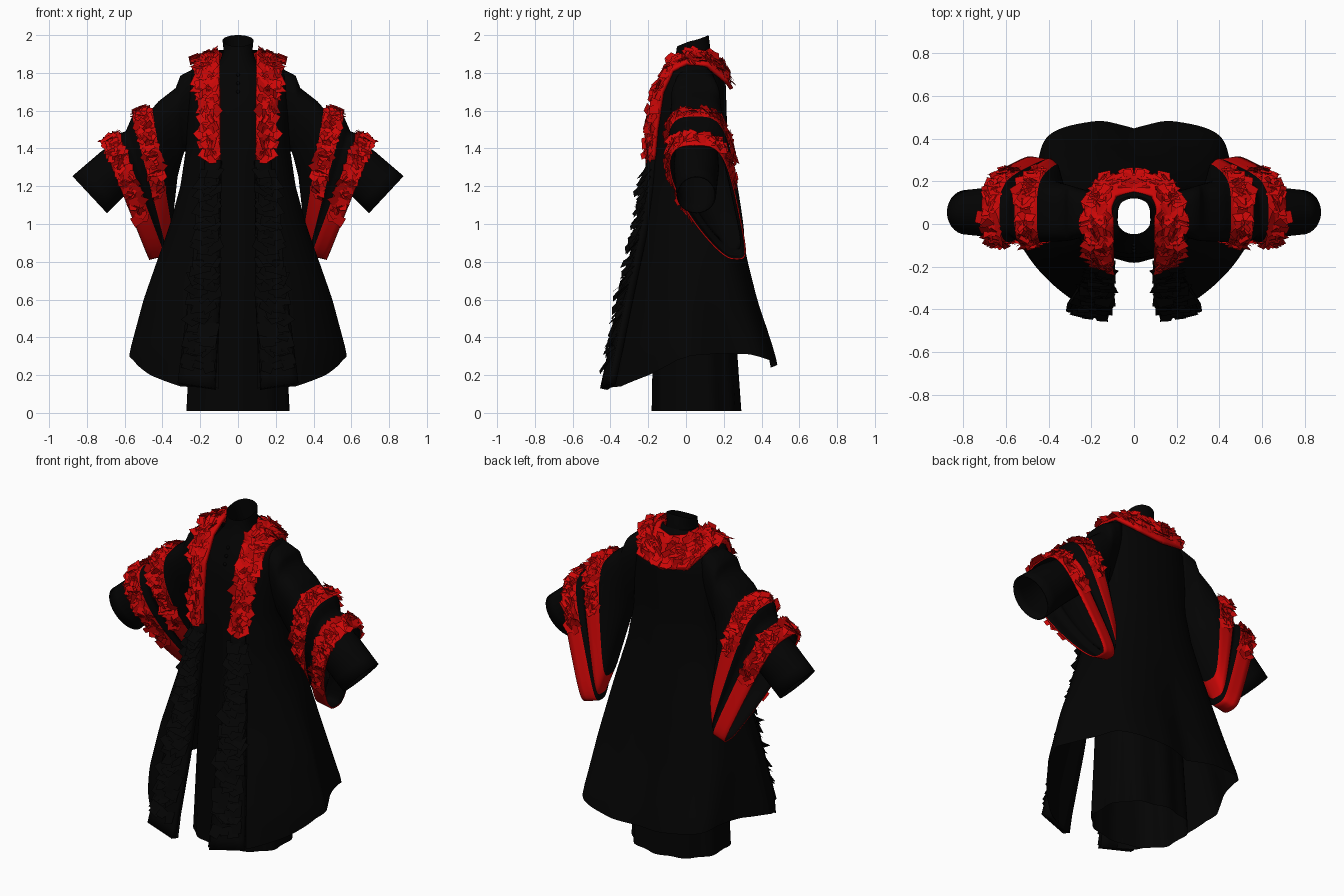
import bpy, bmesh, math, random
from mathutils import Vector, Matrix

random.seed(4)
if "Cube" in bpy.data.objects:
    bpy.data.objects.remove(bpy.data.objects["Cube"], do_unlink=True)


def make_material(name, rgb):
    mat = bpy.data.materials.new(name)
    mat.use_nodes = True
    colour = (*rgb, 1)
    mat.diffuse_color = colour
    shader = mat.node_tree.nodes["Principled BSDF"]
    shader.inputs["Base Color"].default_value = colour
    shader.inputs["Roughness"].default_value = 0.9
    return mat


RED = make_material("red trim", (0.6, 0.002, 0.002))
BLACK = make_material("black cloth", (0.001, 0.001, 0.001))


def sample(rows, t):
    """Blend linearly along a list of equal-length tuples, t in 0..1."""
    f = min(max(t, 0), 1) * (len(rows) - 1)
    i = min(int(f), len(rows) - 2)
    return [a + (b - a) * (f - i) for a, b in zip(rows[i], rows[i + 1])]


def at_height(rows, z):
    """Look up a section table whose first column is the height."""
    z = min(max(z, rows[0][0]), rows[-1][0])
    for low, high in zip(rows, rows[1:]):
        if z <= high[0]:
            k = (z - low[0]) / (high[0] - low[0])
            return [a + (b - a) * k for a, b in zip(low, high)][1:]


def finish(bm, name, materials, smooth, mirror, thickness=0):
    mesh = bpy.data.meshes.new(name)
    bm.to_mesh(mesh)
    bm.free()
    for mat in materials:
        mesh.materials.append(mat)
    for face in mesh.polygons:
        face.use_smooth = smooth
    obj = bpy.data.objects.new(name, mesh)
    bpy.context.collection.objects.link(obj)
    if thickness:
        shell = obj.modifiers.new("thickness", "SOLIDIFY")
        shell.thickness = thickness
        shell.offset = -1
        shell.material_offset = 1  # black lining inside red bands
    if mirror:
        obj.modifiers.new("mirror", "MIRROR")
    return obj


def loft(name, surface, nu, nv, materials, is_black=None, mirror=False, thickness=0):
    """Grid over surface(u, v); is_black(u, v) picks the second material."""
    bm = bmesh.new()
    grid = [[bm.verts.new(surface(i / nu, j / nv)) for j in range(nv + 1)]
            for i in range(nu + 1)]
    for i in range(nu):
        for j in range(nv):
            face = bm.faces.new((grid[i][j], grid[i + 1][j],
                                 grid[i + 1][j + 1], grid[i][j + 1]))
            if is_black and is_black((i + 0.5) / nu, (j + 0.5) / nv):
                face.material_index = 1
    bmesh.ops.remove_doubles(bm, verts=bm.verts, dist=0.0005)
    return finish(bm, name, materials, True, mirror, thickness)


def frill(name, surface, nu, nv, mat, size, spread, u_range=(0, 1), v_range=(0, 1)):
    """Rows of small ragged cloth petals standing off a surface."""
    bm = bmesh.new()
    for i in range(nu):
        for j in range(nv):
            u = u_range[0] + (u_range[1] - u_range[0]) * (i + random.random()) / nu
            v = v_range[0] + (v_range[1] - v_range[0]) * (j + random.random()) / nv
            p = surface(u, v)
            along = surface(u + 0.01, v) - surface(u - 0.01, v)
            across = surface(u, v + 0.01) - surface(u, v - 0.01)
            normal = along.cross(across)
            if normal.length < 1e-9:
                continue
            normal.normalize()
            turn = Matrix.Rotation(random.uniform(-spread, spread), 3, normal)
            out = turn @ -along.normalized()
            side = normal.cross(out)
            tilt = random.uniform(0.15, 0.75)
            out = out * math.cos(tilt) + normal * math.sin(tilt)
            s = size * random.uniform(0.75, 1.2)
            root = p + normal * 0.008 - out * s * 0.3
            corners = [root - side * s * 0.5, root + side * s * 0.5,
                       root + out * s + side * s * random.uniform(0.2, 0.6),
                       root + out * s * random.uniform(0.7, 1) - side * s * 0.45]
            bm.faces.new([bm.verts.new(c) for c in corners])
    return finish(bm, name, [mat], False, True)


def section(a, rx, front, back, front_power, back_power):
    """Point on a rounded cross-section; a = 0 faces the front."""
    c, mid = math.cos(a), 0.03
    reach, power = (front, front_power) if c > 0 else (back, back_power)
    return rx * math.sin(a), mid + (reach - mid) * abs(c) ** power


# Inner robe: height, half width, front y, back y
ROBE = [(0.01, 0.28, -0.18, 0.29), (0.6, 0.25, -0.17, 0.25), (1.0, 0.22, -0.16, 0.2),
        (1.4, 0.22, -0.16, 0.18), (1.65, 0.22, -0.14, 0.17), (1.78, 0.17, -0.1, 0.15),
        (1.85, 0.1, -0.07, 0.13), (1.92, 0.076, -0.045, 0.13), (2.0, 0.085, -0.055, 0.12)]


def robe_surface(u, v):
    a = u * math.tau
    z = 0.01 + (1.96 - 0.03 * math.cos(a)) * v
    x, y = section(a, *at_height(ROBE, z), 0.9, 0.8)
    fold = 1 + 0.02 * max(0, 1.3 - z) * (math.cos(10 * a) - 0.6)
    return Vector((x * fold, y * fold, z))


loft("inner_robe", robe_surface, 84, 40, [BLACK])

# Open outer coat with a dipping hem
COAT = [(0.13, 0.59, -0.44, 0.52), (0.32, 0.575, -0.4, 0.475), (0.6, 0.5, -0.33, 0.385),
        (0.8, 0.43, -0.28, 0.335), (1.0, 0.36, -0.25, 0.29), (1.2, 0.305, -0.22, 0.25),
        (1.4, 0.275, -0.2, 0.22), (1.6, 0.275, -0.19, 0.215), (1.75, 0.27, -0.16, 0.21),
        (1.83, 0.24, -0.11, 0.18), (1.89, 0.15, -0.06, 0.15), (1.92, 0.1, -0.02, 0.13)]
HEM = [(h,) for h in (0.13, 0.14, 0.2, 0.28, 0.315, 0.31, 0.285, 0.265, 0.24)]


def coat_surface(u, v):
    turn = abs(2 * u - 1)
    hem = sample(HEM, 1 - turn)[0]
    z = hem + (1.92 - hem) * v
    rx, front, back = at_height(COAT, z)
    edge = math.asin(min(1, 0.1 / rx))
    a = edge + (math.tau - 2 * edge) * u
    x, y = section(a, rx, front, back, 1.5 - 0.45 * z, 0.41 + 0.15 * z)
    flare = max(0, 1 - z)
    if math.cos(a) < 0:
        # The back skirt draws in behind the hips and notches at the centre
        c = abs(math.cos(a))
        x *= 1 - 1.05 * flare * math.sqrt(c) * (0.75 - c)
        y -= 0.06 * flare * max(0, 1 - abs(x) / 0.15)
    return Vector((x, y, z))


loft("outer_coat", coat_surface, 96, 36, [BLACK])

# Hanging bell sleeves: top x, top z, bottom x, bottom z, y drift, half depth
SLEEVE = [(0.2, 1.84, 0.24, 1.42, 0, 0.13), (0.305, 1.785, 0.285, 1.38, 0.01, 0.16),
          (0.33, 1.72, 0.295, 1.35, 0.02, 0.165), (0.42, 1.65, 0.32, 1.25, 0.07, 0.175),
          (0.455, 1.61, 0.35, 0.98, 0.18, 0.19), (0.56, 1.57, 0.38, 0.87, 0.21, 0.2),
          (0.595, 1.49, 0.38, 0.86, 0.21, 0.165), (0.63, 1.48, 0.385, 0.83, 0.21, 0.19),
          (0.715, 1.42, 0.47, 0.81, 0.22, 0.2)]
SPANS = len(SLEEVE) - 1
BANDS = {"upper": 4, "lower": 7}


def sleeve_surface(u, v):
    top_x, top_z, low_x, low_z, drift, depth = sample(SLEEVE, u)
    a = (v - 0.5) * math.tau
    s = (1 - math.cos(a)) / 2
    bulge = math.copysign(abs(math.sin(a)) ** 0.6, a) * depth * (1 - 0.5 * s)
    return Vector((top_x + (low_x - top_x) * s,
                   0.05 + drift * s ** 1.6 + bulge,
                   top_z + (low_z - top_z) * s))


loft("bell_sleeves", sleeve_surface, SPANS * 3, 48, [RED, BLACK],
     lambda u, v: int(u * SPANS) not in BANDS.values(), mirror=True, thickness=0.008)
for label, span in BANDS.items():
    frill(label + "_sleeve_frill", sleeve_surface, 4, 36, RED, 0.052, math.pi,
          ((span + 0.15) / SPANS, (span + 0.85) / SPANS), (0.2, 0.72))

# Straight under-sleeve cuffs: centre x, centre z, radius, half depth
CUFF = [(0.45, 1.44, 0.11, 0.11), (0.64, 1.29, 0.127, 0.12), (0.785, 1.155, 0.135, 0.105)]


def cuff_surface(u, v):
    x, z, radius, depth = sample(CUFF, u)
    a = v * math.tau
    rise = radius * math.cos(a)
    return Vector((x + 0.68 * rise, 0.055 + depth * math.sin(a), z + 0.73 * rise))


loft("under_sleeves", cuff_surface, 6, 28, [BLACK], mirror=True, thickness=0.008)


def ribbon(inner, outer):
    """Surface running between an outer and an inner edge path."""
    def surface(u, v):
        return Vector(sample(outer, u)).lerp(Vector(sample(inner, u)), v)
    return surface


# Red collar trim, from the chest over the shoulder to the nape
collar = ribbon(
    [(0.1, -0.205, 1.34), (0.1, -0.205, 1.5), (0.1, -0.18, 1.7), (0.1, -0.1, 1.85),
     (0.1, 0, 1.915), (0.11, 0.08, 1.925), (0.09, 0.14, 1.91), (0, 0.16, 1.89)],
    [(0.175, -0.18, 1.34), (0.2, -0.165, 1.5), (0.22, -0.135, 1.7), (0.235, -0.08, 1.82),
     (0.235, 0, 1.86), (0.23, 0.12, 1.845), (0.165, 0.23, 1.75), (0, 0.25, 1.72)])
loft("collar_band", collar, 35, 4, [RED], mirror=True, thickness=0.02)
frill("collar_frill", collar, 36, 5, RED, 0.053, 2.2, v_range=(0.05, 0.85))

# Black frilled trim down the front edges of the coat
front_trim = ribbon(
    [(0.125, -0.455, 0.13), (0.1, -0.355, 0.6), (0.1, -0.26, 1.0), (0.1, -0.21, 1.34)],
    [(0.32, -0.41, 0.16), (0.265, -0.32, 0.6), (0.21, -0.235, 1.0), (0.175, -0.18, 1.34)])
loft("front_trim_band", front_trim, 24, 4, [BLACK], mirror=True, thickness=0.04)
frill("front_trim_frill", front_trim, 26, 4, BLACK, 0.08, 0.6,
      u_range=(0.08, 0.95), v_range=(0.12, 0.82))

# Small buttons at the throat
buttons = bmesh.new()
for step in range(3):
    height = 1.7 + 0.045 * step
    depth = at_height(ROBE, height)[1]
    bmesh.ops.create_uvsphere(buttons, u_segments=10, v_segments=6, radius=0.01,
                              matrix=Matrix.Translation((0, depth, height)))
finish(buttons, "throat_buttons", [BLACK], True, False)
